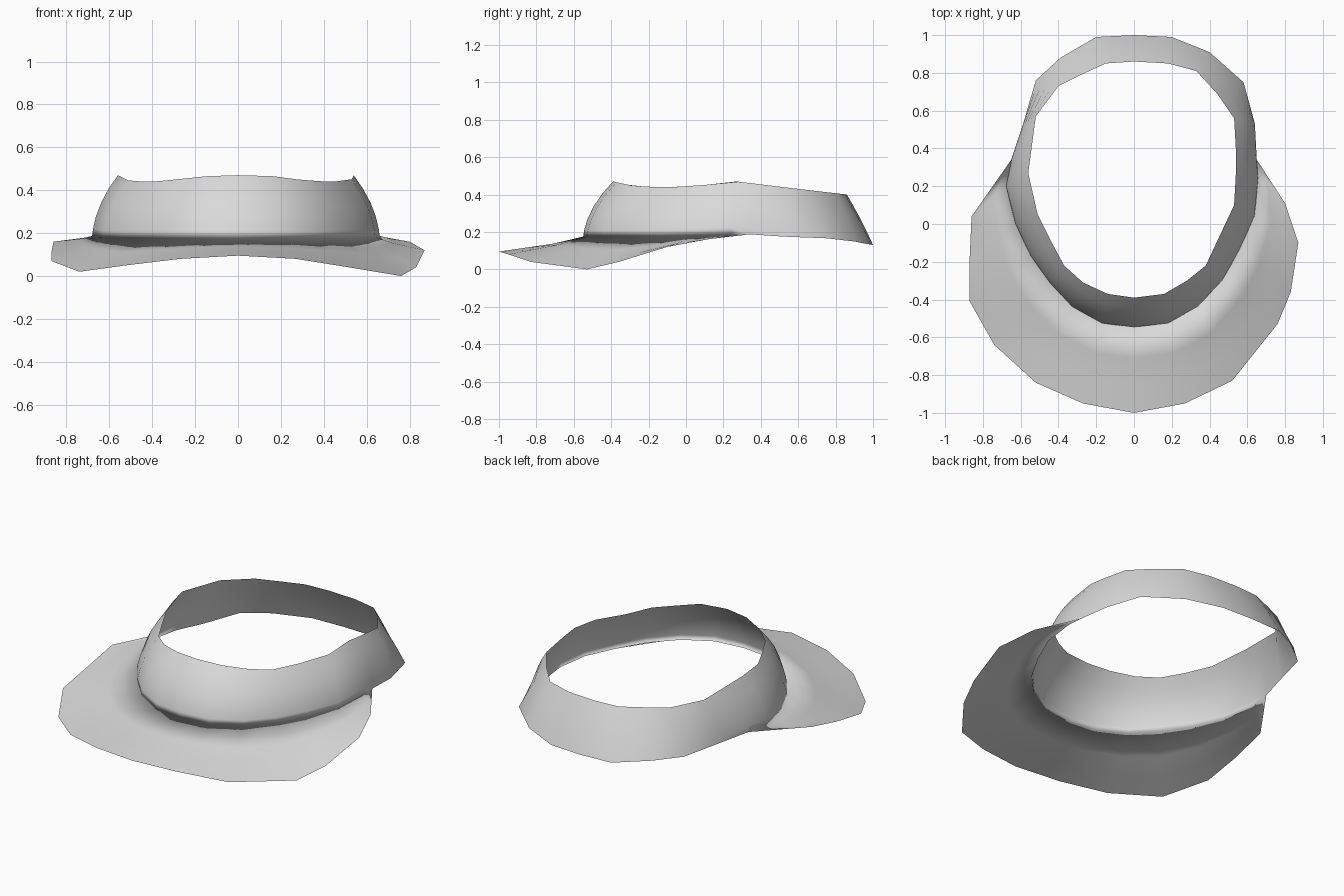
import bpy
import bmesh
from mathutils import Vector

old = bpy.data.objects.get("Cube")
if old:
    bpy.data.objects.remove(old, do_unlink=True)


def height_at(y, curve):
    """Piecewise linear height along the front-to-back axis."""
    if y <= curve[0][0]:
        return curve[0][1]
    for (y0, z0), (y1, z1) in zip(curve, curve[1:]):
        if y <= y1:
            return z0 + (z1 - z0) * (y - y0) / (y1 - y0)
    return curve[-1][1]


def ring(points, curve):
    """Turn plan points in hundredths into a ring that follows a height curve."""
    return [Vector((x / 100, y / 100, height_at(y, curve) / 100)) for x, y in points]


# Headband plan outlines, counter-clockwise from the front centre
top_plan = [(0, -39), (16, -37), (28, -30), (38, -22), (45, -7), (53, 10),
            (54, 28), (54, 38), (53, 56), (44, 69), (33, 81), (18, 85),
            (0, 86), (-15, 85), (-28, 79), (-40, 73), (-52, 57), (-54, 42),
            (-56, 27), (-51, 5), (-44, -9), (-37, -22), (-27, -31), (-14, -37)]
base_plan = [(0, -55), (18, -53), (34, -44), (47, -30), (56, -14), (64, 4),
             (66, 24), (65, 34), (64, 53), (58, 75), (40, 91), (20, 99),
             (0, 100), (-20, 99), (-39, 88), (-52, 76), (-59, 52), (-65, 34),
             (-68, 20), (-63, 0), (-55, -17), (-45, -31), (-33, -44), (-17, -53)]
top_curve = [(-39, 47), (-30, 45), (-20, 44), (0, 44), (27, 47), (60, 43), (86, 40)]
base_curve = [(-55, 17.5), (0, 18), (30, 19), (60, 17), (80, 16.5), (90, 15), (100, 13)]

# Brim rim between its two side tips, running from right to left
rim_plan = [(-86, 4, 16), (-87, -18, 11), (-87, -41, 7), (-74, -64, 2),
            (-52, -84, 5), (-27, -95, 8), (0, -100, 9.5), (27, -95, 8),
            (52, -83, 4), (76, -53, 0), (83, -36, 4), (87, -10, 12), (80, 11, 16)]
RIGHT_TIP, LEFT_TIP = 17, 7

top = ring(top_plan, top_curve)
base = ring(base_plan, base_curve)
count = len(base)


def band_row(t):
    """One loop of the headband; the wall bulges outward except at the back."""
    row = []
    for a, b in zip(top, base):
        bulge = 0.8 if b.y < 0.6 else 0.15
        s = t + bulge * t * (1 - t)
        p = a.lerp(b, s)
        p.z = a.z + (b.z - a.z) * t
        row.append(p)
    return row


bm = bmesh.new()


def add_row(points):
    return [bm.verts.new(p) for p in points]


def bridge(upper, lower, closed, flip=False):
    """Skin two rows of vertices with quads."""
    n = len(upper)
    for i in range(n if closed else n - 1):
        j = (i + 1) % n
        quad = [upper[i], lower[i], lower[j], upper[j]]
        bm.faces.new(quad[::-1] if flip else quad)


# Headband wall
rows = [add_row(band_row(t)) for t in (0, 0.22, 0.45, 0.68, 0.88, 1)]
for upper, lower in zip(rows, rows[1:]):
    bridge(upper, lower, closed=True)

# Brim grows from the front part of the headband's lower loop
order = [i % count for i in range(RIGHT_TIP, count + LEFT_TIP + 1)]
seam = [base[i] for i in order]
rim = [Vector(p) / 100 for p in rim_plan]
rim = [seam[0]] + rim + [seam[-1]]


def brim_row(t, sag):
    row = []
    for a, b in zip(seam, rim):
        p = a.lerp(b, t)
        p.z -= sag * (b - a).length
        row.append(p)
    return row


brim_rows = [[rows[-1][i] for i in order],
             add_row(brim_row(0.36, 0.02)),
             add_row(brim_row(0.68, 0.01)),
             add_row(rim)]
for inner, outer in zip(brim_rows, brim_rows[1:]):
    bridge(inner, outer, closed=False, flip=True)

# Close the side tips where the brim runs into the band
bmesh.ops.remove_doubles(bm, verts=bm.verts[:], dist=0.0005)
for face in bm.faces:
    face.smooth = True

mesh = bpy.data.meshes.new("sun_visor")
bm.to_mesh(mesh)
bm.free()
visor = bpy.data.objects.new("sun_visor", mesh)
bpy.context.collection.objects.link(visor)

# Plain grey cloth
cloth = bpy.data.materials.new("light_grey_cloth")
cloth.use_nodes = True
grey = (0.7, 0.7, 0.7, 1)
cloth.diffuse_color = grey
cloth.node_tree.nodes["Principled BSDF"].inputs["Base Color"].default_value = grey
mesh.materials.append(cloth)
